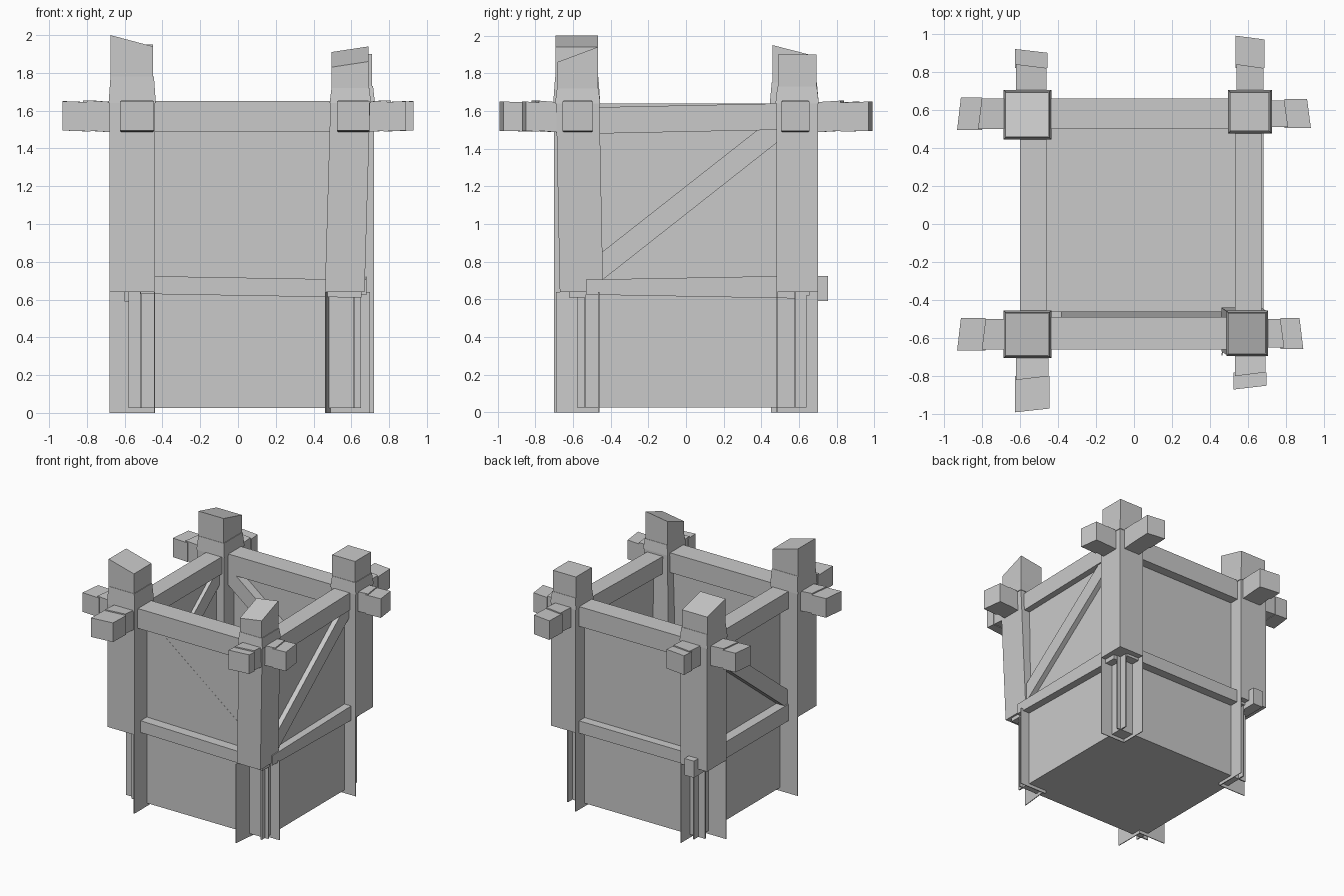
import bpy, bmesh
from mathutils import Vector

if "Cube" in bpy.data.objects:
    bpy.data.objects.remove(bpy.data.objects["Cube"], do_unlink=True)

grey = bpy.data.materials.new("plain_grey")
grey.use_nodes = True
grey.diffuse_color = (0.59, 0.59, 0.59, 1)
bsdf = grey.node_tree.nodes["Principled BSDF"]
bsdf.inputs["Base Color"].default_value = grey.diffuse_color
bsdf.inputs["Roughness"].default_value = 0.9


def finish(name, bm):
    mesh = bpy.data.meshes.new(name)
    bm.to_mesh(mesh)
    bm.free()
    mesh.materials.append(grey)
    ob = bpy.data.objects.new(name, mesh)
    bpy.context.collection.objects.link(ob)


def block(name, x, y, z, shape=None):
    """Box between ranges; shape(unit) may shift corners, unit being 0..1 per axis."""
    bm = bmesh.new()
    bmesh.ops.create_cube(bm, size=1)
    for v in bm.verts:
        u = v.co + Vector((0.5, 0.5, 0.5))
        p = Vector([r[0] + (r[1] - r[0]) * t for r, t in zip((x, y, z), u)])
        if shape:
            p += Vector(shape(u))
        v.co = p
    finish(name, bm)


def prism(name, axis, outline, span):
    """Extrude an outline (along, height) across the wall thickness."""
    bm = bmesh.new()
    rows = []
    for d in span:
        rows.append([bm.verts.new((d, a, h) if axis == 0 else (a, d, h)) for a, h in outline])
    bm.faces.new(rows[0])
    bm.faces.new(rows[1][::-1])
    n = len(outline)
    for i in range(n):
        bm.faces.new((rows[0][i], rows[1][i], rows[1][(i + 1) % n], rows[0][(i + 1) % n]))
    bmesh.ops.recalc_face_normals(bm, faces=bm.faces)
    finish(name, bm)


# Thin wall panels crossing at the corners, and the floor
wall_z = (0.025, 1.54)
block("front_panel", (-0.58, 0.65), (-0.54, -0.53), wall_z)
block("back_panel", (-0.58, 0.65), (0.575, 0.585), wall_z)
block("left_panel", (-0.52, -0.51), (-0.58, 0.64), wall_z)
block("right_panel", (0.61, 0.62), (-0.58, 0.64), wall_z)
block("floor", (-0.515, 0.615), (-0.535, 0.58), (0.025, 0.033))

# Upper rails and lower ledges
block("front_rail", (-0.46, 0.52), (-0.66, -0.49), (1.49, 1.65))
block("back_rail", (-0.46, 0.52), (0.50, 0.66), (1.49, 1.65))
block("right_rail", (0.53, 0.67), (-0.47, 0.5), (1.5, 1.64), lambda u: (0, 0, 0.02 * u.y - 0.02))
block("left_rail", (-0.60, -0.46), (-0.47, 0.5), (1.5, 1.64))
block("front_ledge", (-0.515, 0.655), (-0.62, -0.53), (0.63, 0.725), lambda u: (0, 0, -0.02 * u.x))
block("back_ledge", (-0.515, 0.615), (0.58, 0.655), (0.62, 0.72))
block("right_ledge", (0.61, 0.68), (-0.53, 0.58), (0.625, 0.705),
      lambda u: (0, 0, (0.04 * u.z - 0.02) * u.y))
block("left_ledge", (-0.60, -0.515), (-0.53, 0.755), (0.59, 0.725))

# Diagonal braces, one per wall
rising = [(-0.46, 0.69), (0.48, 1.43), (0.48, 1.5), (0.38, 1.5), (-0.46, 0.84)]
falling = [(-a, h) for a, h in rising]
prism("right_brace", 0, rising, (0.56, 0.66))
prism("left_brace", 0, rising, (-0.59, -0.48))
prism("front_brace", 1, falling, (-0.541, -0.46))
prism("back_brace", 1, falling, (0.50, 0.58))

# Corners: x range, y range, cap base and top heights, cap slope per x and y
corners = {
    "front_left_side": ((-0.68, -0.44), (-0.70, -0.46), 1.78, 2.0, (-0.06, 0)),
    "front_right_side": ((0.49, 0.70), (-0.69, -0.46), 1.72, 1.83, (0.03, 0.08)),
    "back_right_side": ((0.50, 0.72), (0.48, 0.70), 1.73, 1.90, (0, 0)),
    "back_left_side": ((-0.68, -0.44), (0.45, 0.70), 1.75, 1.95, (0, -0.06)),
}
for name, (x, y, base, top, slope) in corners.items():
    sx, sy = (1 if x[0] > 0 else -1), (1 if y[0] > 0 else -1)
    leaning = name == "front_right_side"
    lean = (-0.03, 0.02) if leaning else (0, 0)

    # Main post
    block(name + "_post", x, y, (0.64, 1.66),
          lambda u: (lean[0] * (1 - u.z), lean[1] * (1 - u.z), 0))

    # Collar narrowing up to the sloped cap
    def narrow(u):
        t = 0.005 - 0.01 * u.z
        return ((2 * u.x - 1) * t, (2 * u.y - 1) * t, 0)
    block(name + "_collar", x, y, (1.64, base), narrow)
    cx, cy = (x[0] + 0.004, x[1] - 0.01), (y[0] + 0.008, y[1] - 0.008)
    block(name + "_cap", cx, cy, (base - 0.01, top),
          lambda u: (0, 0, u.z * (slope[0] * u.x + slope[1] * u.y)))

    # Thin lower fins along the inner edges of the post
    xin, xout = sorted(x, key=abs)
    yin, yout = sorted(y, key=abs)
    xin += lean[0]
    block(name + "_fin_across", (xin, xin + sx * 0.006), tuple(sorted((yin, yout))), (0, 0.64),
          lambda u: (0.025 * u.y if leaning else 0, 0, 0))
    block(name + "_fin_along", tuple(sorted((xin, xout))), (yin, yin + sy * 0.006), (0, 0.64))

# Stepped beam ends through the posts: axis, sign, cross range, neck end, tip
beam_ends = {
    "front_left_end_x": (0, -1, (-0.66, -0.50), 0.80, 0.93),
    "back_left_end_x": (0, -1, (0.50, 0.66), 0.82, 0.93),
    "front_right_end_x": (0, 1, (-0.65, -0.50), 0.79, 0.89),
    "back_right_end_x": (0, 1, (0.51, 0.65), 0.81, 0.93),
    "front_left_end_y": (1, -1, (-0.62, -0.45), 0.82, 0.99),
    "front_right_end_y": (1, -1, (0.53, 0.69), 0.80, 0.87),
    "back_left_end_y": (1, 1, (-0.62, -0.46), 0.84, 0.92),
    "back_right_end_y": (1, 1, (0.54, 0.68), 0.84, 0.99),
}
for name, (axis, sign, cross, neck, tip) in beam_ends.items():
    def piece(suffix, a, b, grow, z, skew):
        along = tuple(sorted((sign * a, sign * b)))
        side = (cross[0] - grow, cross[1] + grow)

        def tilt(u):
            far = u[axis] if sign > 0 else 1 - u[axis]
            s = [0, 0, skew * far]
            s[axis] = -sign * 0.02 * far * u[1 - axis]
            return s
        x, y = (along, side) if axis == 0 else (side, along)
        block(name + suffix, x, y, z, tilt)
    piece("_neck", 0.66, neck, 0.0, (1.485, 1.645), 0.01)
    piece("_tip", neck - 0.02, tip, 0.006, (1.49, 1.645), 0.005)
